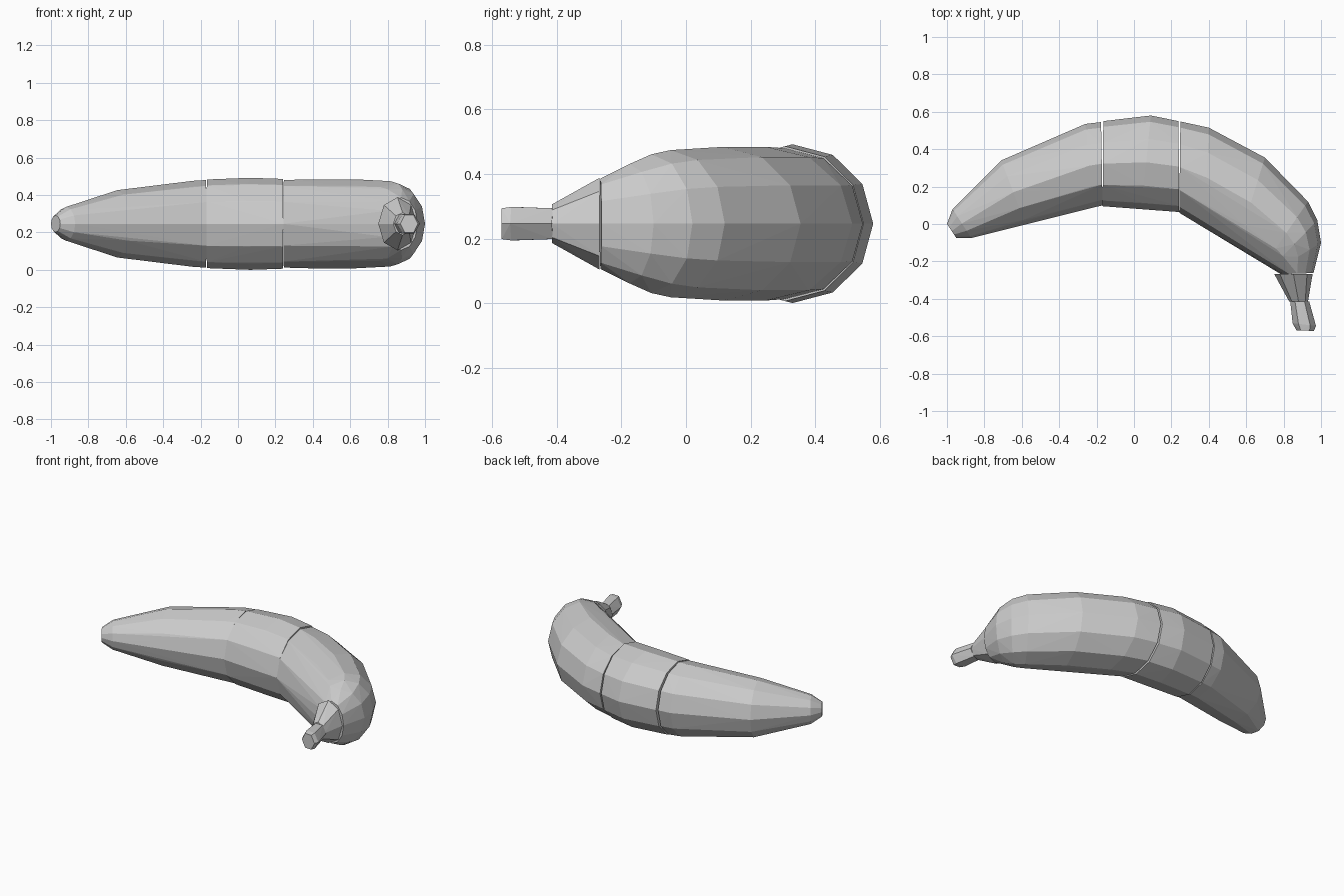
import bpy, bmesh, math
from mathutils import Vector

cube = bpy.data.objects.get("Cube")
if cube:
    bpy.data.objects.remove(cube, do_unlink=True)

grey = bpy.data.materials.new("light grey")
grey.use_nodes = True
grey.diffuse_color = (0.6, 0.6, 0.6, 1)
grey.node_tree.nodes["Principled BSDF"].inputs["Base Color"].default_value = (0.6, 0.6, 0.6, 1)

MID_Z = 0.246


def segment(name, rings, sides):
    """Faceted convex hull around elliptical rings: (outer xy, inner xy, half height)."""
    bm = bmesh.new()
    for ox, oy, ix, iy, half in rings:
        outer, inner = Vector((ox, oy, MID_Z)), Vector((ix, iy, MID_Z))
        centre, reach = (outer + inner) / 2, (outer - inner) / 2
        for i in range(sides):
            a = math.tau * i / sides
            bm.verts.new(centre + reach * math.cos(a) + Vector((0, 0, half * math.sin(a))))
    hull = bmesh.ops.convex_hull(bm, input=bm.verts)
    spare = {g for g in hull["geom_interior"] + hull["geom_unused"]
             if isinstance(g, bmesh.types.BMVert)}
    bmesh.ops.delete(bm, geom=list(spare), context="VERTS")
    bmesh.ops.recalc_face_normals(bm, faces=bm.faces)
    mesh = bpy.data.meshes.new(name)
    bm.to_mesh(mesh)
    bm.free()
    mesh.materials.append(grey)
    obj = bpy.data.objects.new(name, mesh)
    bpy.context.collection.objects.link(obj)
    return obj


# Tapered end of the fruit
segment("tapered_end", [
    (-1.0, 0.0, -0.95, -0.075, 0.045),
    (-0.97, 0.08, -0.87, -0.075, 0.09),
    (-0.71, 0.34, -0.58, 0.0, 0.18),
    (-0.26, 0.535, -0.22, 0.088, 0.23),
    (-0.176, 0.545, -0.168, 0.1, 0.234)], 12)

# Middle of the fruit
segment("middle", [
    (-0.164, 0.55, -0.168, 0.095, 0.237),
    (0.09, 0.58, 0.04, 0.08, 0.246),
    (0.238, 0.55, 0.242, 0.064, 0.24)], 12)

# Curved end of the fruit
segment("curved_end", [
    (0.248, 0.548, 0.242, 0.06, 0.234),
    (0.4, 0.515, 0.38, -0.02, 0.238),
    (0.7, 0.355, 0.55, -0.125, 0.238),
    (0.93, 0.12, 0.7, -0.215, 0.228),
    (0.98, 0.02, 0.735, -0.235, 0.215),
    (1.0, -0.1, 0.755, -0.25, 0.185),
    (0.96, -0.262, 0.785, -0.268, 0.14)], 12)

# Neck and stem
segment("neck", [
    (0.955, -0.268, 0.75, -0.268, 0.142),
    (0.93, -0.415, 0.83, -0.415, 0.06)], 8)
segment("stem", [
    (0.937, -0.415, 0.835, -0.41, 0.055),
    (0.973, -0.545, 0.848, -0.53, 0.06),
    (0.962, -0.572, 0.868, -0.568, 0.055)], 6)
